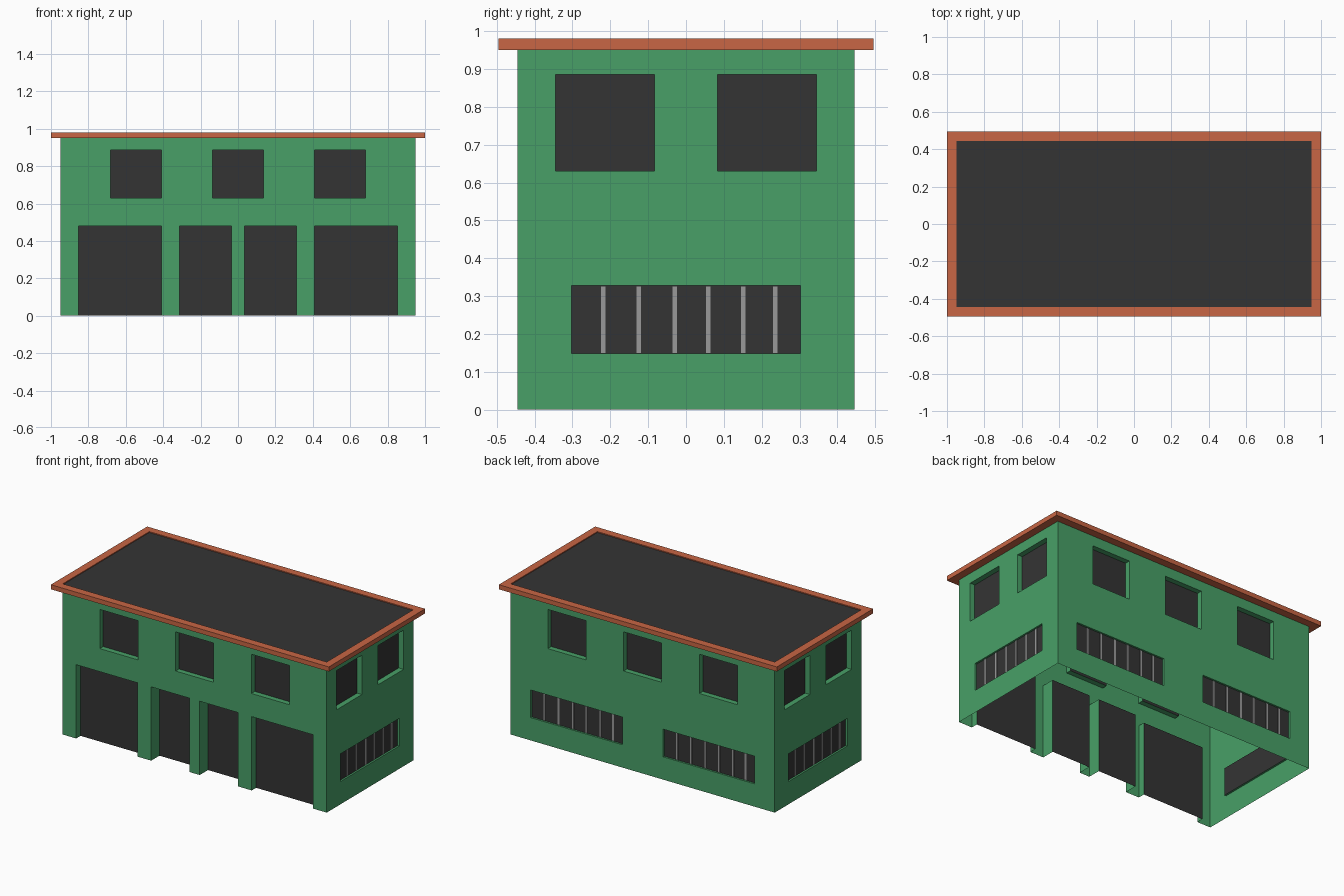
import bpy, bmesh
from mathutils import Vector

if "Cube" in bpy.data.objects:
    bpy.data.objects.remove(bpy.data.objects["Cube"])

HX, HY, H = 0.95, 0.445, 0.95      # wall half sizes and height


def material(name, rgb):
    m = bpy.data.materials.new(name)
    m.diffuse_color = (*rgb, 1)
    m.use_nodes = True
    m.node_tree.nodes["Principled BSDF"].inputs["Base Color"].default_value = m.diffuse_color
    return m


GREEN = material("wall green", (0.065, 0.35, 0.136))
DARK = material("dark grey", (0.034, 0.034, 0.034))
ORANGE = material("roof orange", (0.58, 0.132, 0.058))
GREY = material("bar grey", (0.32, 0.32, 0.32))


def finish(name, bm, mat):
    bmesh.ops.remove_doubles(bm, verts=bm.verts, dist=1e-5)
    me = bpy.data.meshes.new(name)
    bm.to_mesh(me)
    bm.free()
    me.materials.append(mat)
    ob = bpy.data.objects.new(name, me)
    bpy.context.collection.objects.link(ob)
    return ob


def quad(bm, pts):
    return bm.faces.new([bm.verts.new(p) for p in pts])


def corners(u0, u1, v0, v1):
    return [(u0, v0), (u1, v0), (u1, v1), (u0, v1)]


def build_wall(name, u_dir, half, dist, openings):
    """Wall sheet with recessed openings (u0, u1, v0, v1, depth, kind)."""
    u = Vector(u_dir)
    n = u.cross(Vector((0, 0, 1)))

    def P(a, z, d=0.0):
        return u * a + n * (dist - d) + Vector((0, 0, z))

    wall, panes, bars = bmesh.new(), bmesh.new(), bmesh.new()
    us = sorted({-half, half} | {x for o in openings for x in o[:2]})
    vs = sorted({0.0, H} | {x for o in openings for x in o[2:4]})
    # wall sheet, leaving the openings free
    for a, b in zip(us, us[1:]):
        for c, d in zip(vs, vs[1:]):
            mu, mv = (a + b) / 2, (c + d) / 2
            if not any(o[0] < mu < o[1] and o[2] < mv < o[3] for o in openings):
                quad(wall, [P(*k) for k in corners(a, b, c, d)])
    for u0, u1, v0, v1, dep, kind in openings:
        ring = corners(u0, u1, v0, v1)
        # reveals
        for i in range(4):
            if kind == "door" and i == 0:
                continue
            p, q = ring[i], ring[(i + 1) % 4]
            quad(wall, [P(*p), P(*q), P(*q, dep), P(*p, dep)])
        # dark pane
        quad(panes, [P(*k, dep) for k in ring])
        # thin bars in the long low windows
        if kind == "barred":
            mid, s = (u0 + u1) / 2, (u1 - u0) / 0.6
            for t in (-0.217, -0.124, -0.03, 0.058, 0.15, 0.234):
                c = mid + t * s
                r = corners(c - 0.006, c + 0.006, v0 + 0.002, v1 - 0.002)
                quad(bars, [P(*k, dep - 0.003) for k in r])
                for i in range(4):
                    p, q = r[i], r[(i + 1) % 4]
                    quad(bars, [P(*q, dep - 0.003), P(*p, dep - 0.003), P(*p, dep), P(*q, dep)])
    finish(name + "_wall", wall, GREEN)
    finish(name + "_panes", panes, DARK)
    if bars.faces:
        finish(name + "_window_bars", bars, GREY)
    else:
        bars.free()


# openings per wall
WZ = (0.63, 0.885, 0.035, "window")
LZ = (0.148, 0.328, 0.012, "barred")
upper_long = [(-0.683, -0.408, *WZ), (-0.137, 0.137, *WZ), (0.408, 0.683, *WZ)]
upper_side = [(-0.345, -0.083, *WZ), (0.083, 0.345, *WZ)]
doors = [(a, b, 0.0, 0.48, d, "door") for a, b, d in
         ((-0.853, -0.41, 0.045), (-0.313, -0.036, 0.085),
          (0.036, 0.313, 0.085), (0.41, 0.853, 0.045))]

build_wall("front", (1, 0, 0), HX, HY, upper_long + doors)
build_wall("back", (-1, 0, 0), HX, HY,
           upper_long + [(-0.806, -0.147, *LZ), (0.147, 0.806, *LZ)])
build_wall("right", (0, 1, 0), HY, HX, upper_side + [(-0.302, 0.302, *LZ)])
build_wall("left", (0, -1, 0), HY, HX, upper_side + [(-0.302, 0.302, *LZ)])

# roof trim: a rectangular ring swept from a small cross-section
bm = bmesh.new()
section = [(0.05, 0.95), (0.0, 0.95), (0.0, 0.98), (0.05, 0.98), (0.05, 0.974)]
loops = []
for inset, z in section:
    x, y = 1.0 - inset, 0.495 - inset
    loops.append([bm.verts.new((sx * x, sy * y, z))
                  for sx, sy in ((-1, -1), (1, -1), (1, 1), (-1, 1))])
for lo, hi in zip(loops, loops[1:]):
    for i in range(4):
        j = (i + 1) % 4
        bm.faces.new((lo[i], lo[j], hi[j], hi[i]))
finish("roof_trim", bm, ORANGE)

# dark flat roof inside the trim
bm = bmesh.new()
quad(bm, [(x, y, 0.974) for x, y in corners(-0.95, 0.95, -0.445, 0.445)])
finish("flat_roof", bm, DARK)
